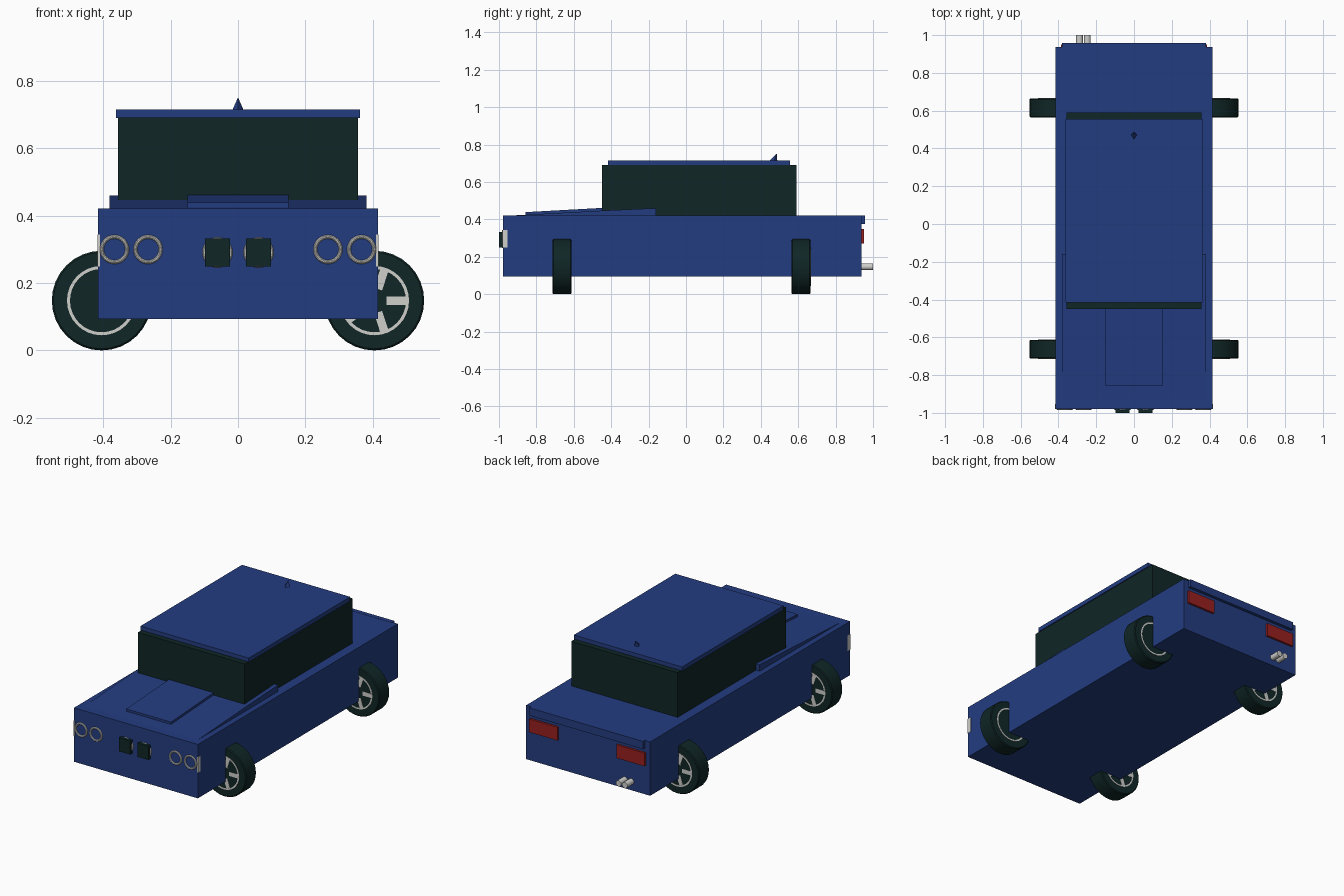
import bpy, bmesh, math
from mathutils import Matrix

cube = bpy.data.objects.get("Cube")
if cube:
    bpy.data.objects.remove(cube)


def material(name, rgb):
    m = bpy.data.materials.new(name)
    m.use_nodes = True
    m.diffuse_color = (*rgb, 1)
    m.node_tree.nodes["Principled BSDF"].inputs["Base Color"].default_value = (*rgb, 1)
    return m


blue = material("body blue", (0.017, 0.046, 0.22))
dark = material("dark green black", (0.005, 0.019, 0.019))
silver = material("silver white", (0.62, 0.62, 0.6))
red = material("tail light red", (0.32, 0.014, 0.014))


def finish(bm, name, mat, smooth=False):
    bmesh.ops.recalc_face_normals(bm, faces=bm.faces)
    mesh = bpy.data.meshes.new(name)
    bm.to_mesh(mesh)
    bm.free()
    mesh.materials.append(mat)
    ob = bpy.data.objects.new(name, mesh)
    bpy.context.collection.objects.link(ob)
    if smooth:
        bpy.ops.object.select_all(action='DESELECT')
        ob.select_set(True)
        bpy.context.view_layer.objects.active = ob
        bpy.ops.object.shade_smooth_by_angle(angle=math.radians(35))
    return ob


def box(name, mat, x, y, z):
    """Box from (low, high) ranges on each axis."""
    bm = bmesh.new()
    bmesh.ops.create_cube(bm, size=1)
    for v in bm.verts:
        for i, (lo, hi) in enumerate((x, y, z)):
            v.co[i] = hi if v.co[i] > 0 else lo
    return finish(bm, name, mat)


def prism(name, mat, half_width, profile):
    """Side profile of (y, z) points stretched across x."""
    bm = bmesh.new()
    rows = [[bm.verts.new((s * half_width, y, z)) for y, z in profile] for s in (-1, 1)]
    n = len(profile)
    for row in rows:
        bm.faces.new(row)
    for i in range(n):
        j = (i + 1) % n
        bm.faces.new((rows[0][i], rows[0][j], rows[1][j], rows[1][i]))
    return finish(bm, name, mat)


def lathe(name, mat, centre, profile, sides, closed=True):
    """Spin (radius, y) points around an axis along y."""
    bm = bmesh.new()
    rings = []
    for i in range(sides):
        a = math.tau * i / sides
        rings.append([bm.verts.new((centre[0] + r * math.cos(a), centre[1] + y,
                                    centre[2] + r * math.sin(a))) for r, y in profile])
    n = len(profile)
    for i in range(sides):
        a, b = rings[i], rings[(i + 1) % sides]
        for j in range(n if closed else n - 1):
            k = (j + 1) % n
            bm.faces.new((a[j], a[k], b[k], b[j]))
    if not closed:
        for j in (0, n - 1):
            bm.faces.new([ring[j] for ring in rings])
    return finish(bm, name, mat, True)


def torus(name, centre, major, minor):
    profile = [(major + minor * math.cos(math.tau * k / 10),
                minor * math.sin(math.tau * k / 10)) for k in range(10)]
    return lathe(name, silver, centre, profile, 32)


# Body, cabin and roof
box("body", blue, (-0.416, 0.416), (-0.979, 0.938), (0.094, 0.421))
box("cabin_glass", dark, (-0.357, 0.357), (-0.449, 0.59), (0.4, 0.692))
box("roof", blue, (-0.363, 0.363), (-0.416, 0.557), (0.69, 0.716))
box("rear_lip", blue, (-0.382, 0.382), (0.93, 0.957), (0.375, 0.422))

# Sloping hood with its raised centre panel
prism("hood", blue, 0.382, [(-0.93, 0.41), (-0.93, 0.421), (-0.45, 0.447),
                            (-0.16, 0.46), (-0.16, 0.41)])
prism("hood_panel", blue, 0.15, [(-0.857, 0.415), (-0.857, 0.439),
                                 (-0.44, 0.462), (-0.44, 0.415)])

# Roof fin: a four-sided spike leaning back
bm = bmesh.new()
base = [bm.verts.new(p) for p in ((0, 0.447, 0.715), (0.016, 0.472, 0.715),
                                  (0, 0.488, 0.715), (-0.016, 0.472, 0.715))]
tip = bm.verts.new((0, 0.485, 0.752))
bm.faces.new(base)
for i in range(4):
    bm.faces.new((base[i], base[(i + 1) % 4], tip))
finish(bm, "roof_fin", blue)

for side, label in ((1, "left"), (-1, "right")):
    # Front lights, grille and side markers
    for x, spot in ((0.367, "outer"), (0.267, "inner")):
        torus(f"{label}_{spot}_headlight_ring", (side * x, -0.979, 0.3), 0.0375, 0.006)
    torus(f"{label}_grille_ring", (side * 0.061, -0.979, 0.291), 0.039, 0.006)
    gx = sorted((side * 0.024, side * 0.098))
    box(f"{label}_grille", dark, gx, (-1.0, -0.97), (0.25, 0.333))
    mx = sorted((side * 0.41, side * 0.4175))
    box(f"{label}_side_marker", silver, mx, (-0.98, -0.954), (0.25, 0.344))

    # Tail lights
    tx = sorted((side * 0.198, side * 0.387))
    box(f"{label}_tail_light", red, tx, (0.93, 0.951), (0.27, 0.35))

    # Wheels turned crosswise, spokes on one face only
    for y, end in ((-0.663, "front"), (0.615, "rear")):
        hub = (side * 0.405, y, 0.148)
        lathe(f"{end}_{label}_tyre", dark, hub,
              [(0.143, -0.05), (0.148, -0.045), (0.148, 0.045), (0.143, 0.05)], 32, False)
        lathe(f"{end}_{label}_rim", silver, hub,
              [(0.094, -0.052), (0.103, -0.052), (0.103, 0.052), (0.094, 0.052)], 32)
        bm = bmesh.new()
        for k in range(5):
            turn = Matrix.Rotation(math.tau * k / 5, 4, 'Y')
            size = Matrix.Diagonal((0.06, 0.006, 0.025, 1))
            move = Matrix.Translation((0.066, -0.0485, 0))
            bmesh.ops.create_cube(bm, size=1, matrix=turn @ move @ size)
        if side < 0:
            bmesh.ops.rotate(bm, verts=bm.verts, matrix=Matrix.Rotation(math.pi, 3, 'Z'))
        bmesh.ops.translate(bm, verts=bm.verts, vec=hub)
        finish(bm, f"{end}_{label}_spokes", silver)

# Twin exhaust pipes
for x, spot in ((-0.289, "outer"), (-0.247, "inner")):
    lathe(f"{spot}_exhaust", silver, (x, 0, 0.147), [(0.018, 0.92), (0.018, 1.0)], 20, False)
